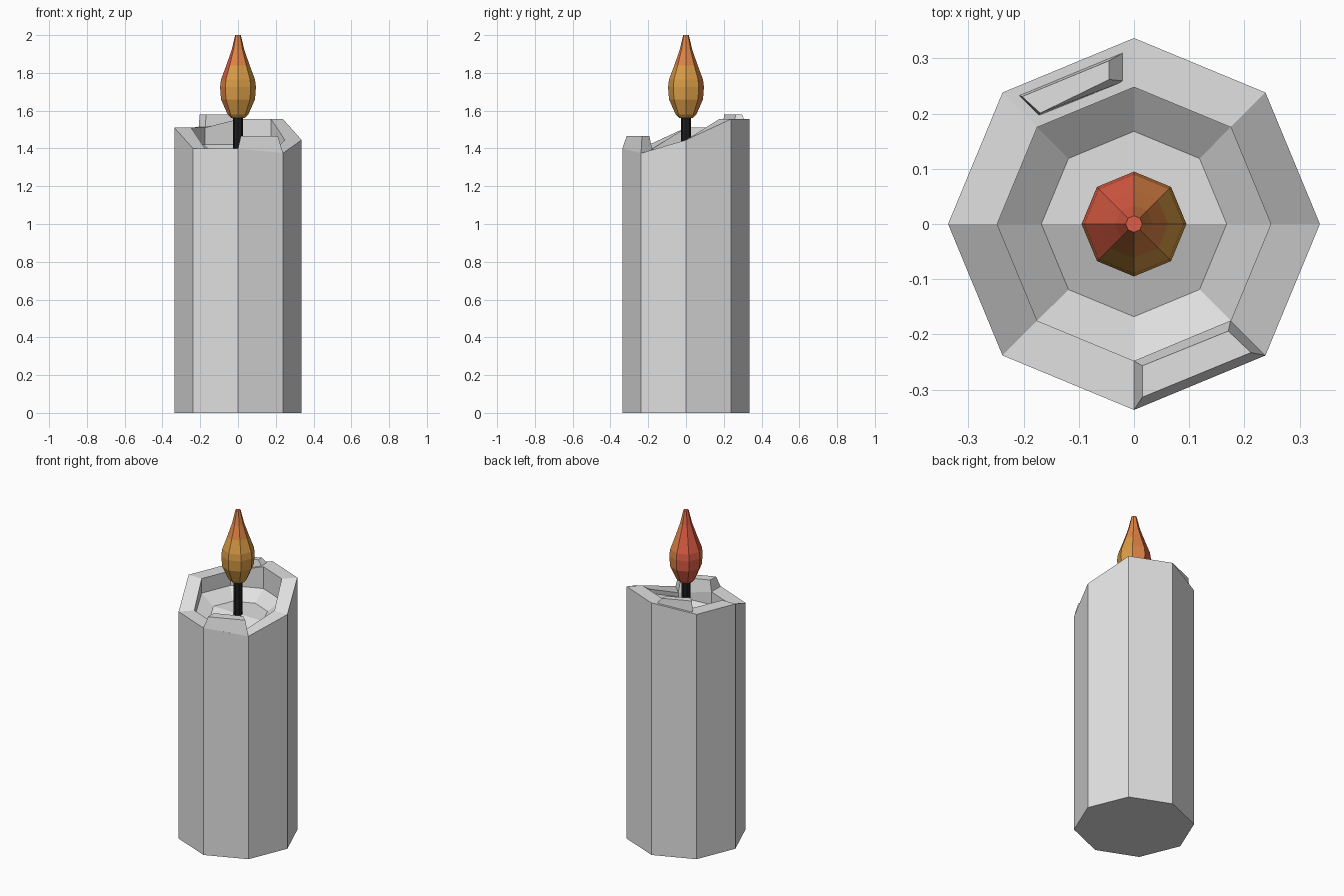
import bpy, bmesh, math

if "Cube" in bpy.data.objects:
    bpy.data.objects.remove(bpy.data.objects["Cube"])


def material(name, rgb):
    m = bpy.data.materials.new(name)
    m.diffuse_color = (*rgb, 1.0)
    m.use_nodes = True
    m.node_tree.nodes["Principled BSDF"].inputs["Base Color"].default_value = m.diffuse_color
    return m


wax = material("wax_grey", (0.75, 0.75, 0.75))
black = material("wick_black", (0.012, 0.012, 0.012))
amber = material("flame_amber", (0.70, 0.33, 0.06))
orange = material("flame_orange", (0.74, 0.23, 0.06))
red = material("flame_red", (0.74, 0.11, 0.06))


def finish(name, bm, mats):
    bmesh.ops.recalc_face_normals(bm, faces=bm.faces)
    me = bpy.data.meshes.new(name)
    bm.to_mesh(me)
    bm.free()
    for m in mats:
        me.materials.append(m)
    ob = bpy.data.objects.new(name, me)
    bpy.context.collection.objects.link(ob)
    return ob


def ring(bm, r, height):
    """Eight vertices; height is a function of (index, y)."""
    out = []
    for i in range(8):
        a = i * math.pi / 4
        y = r * math.sin(a)
        out.append(bm.verts.new((r * math.cos(a), y, height(i, y))))
    return out


def skin(bm, rings):
    for a, b in zip(rings, rings[1:]):
        for i in range(8):
            j = (i + 1) % 8
            bm.faces.new((a[i], a[j], b[j], b[i]))


# Candle body: uneven rim, short vertical inner wall, sloped basin, folded floor
RIM = [1.445, 1.555, 1.555, 1.51, 1.51, 1.40, 1.40, 1.375]
rim = lambda i, y: RIM[i]
dip = lambda z: (lambda i, y: z + 0.4 * min(y, 0.0))
bm = bmesh.new()
rings = [ring(bm, 0.337, lambda i, y: 0.0), ring(bm, 0.337, rim),
         ring(bm, 0.248, rim), ring(bm, 0.248, dip(1.42)),
         ring(bm, 0.168, dip(1.36))]
skin(bm, rings)
bm.faces.new(rings[0])
f = rings[-1]
bm.faces.new(f[0:5])
bm.faces.new(f[4:8] + f[0:1])
finish("candle_body", bm, [wax])


# Wax lumps on the rim
def lump(name, base, base_z, top, top_z):
    bm = bmesh.new()
    b = [bm.verts.new((x, y, z)) for (x, y), z in zip(base, base_z)]
    t = [bm.verts.new((x, y, top_z)) for x, y in top]
    bm.faces.new(b)
    bm.faces.new(t)
    for i in range(4):
        j = (i + 1) % 4
        bm.faces.new((b[i], b[j], t[j], t[i]))
    finish(name, bm, [wax])


lump("front_wax_lump",
     [(0, -0.337), (0.238, -0.238), (0.175, -0.175), (0, -0.248)],
     [1.40, 1.375, 1.375, 1.40],
     [(0.015, -0.314), (0.212, -0.233), (0.171, -0.194), (0.015, -0.257)], 1.465)
lump("back_wax_lump",
     [(-0.208, 0.233), (-0.017, 0.312), (-0.017, 0.259), (-0.172, 0.197)],
     [1.51, 1.545, 1.545, 1.51],
     [(-0.203, 0.231), (-0.045, 0.296), (-0.045, 0.262), (-0.170, 0.201)], 1.58)


# Wick and flame: eight-sided lathed profiles
def lathe(name, profile, mats):
    bm = bmesh.new()
    rings = [ring(bm, r, lambda i, y, z=z: z) for r, z in profile]
    skin(bm, rings)
    bm.faces.new(rings[0])
    bm.faces.new(rings[-1])
    return finish(name, bm, mats)


lathe("wick", [(0.026, 1.34), (0.026, 1.575)], [black])
flame = lathe("flame", [(0.035, 1.56), (0.055, 1.58), (0.090, 1.66), (0.095, 1.725),
                        (0.090, 1.765), (0.062, 1.84), (0.034, 1.92), (0.015, 2.0)],
              [amber, orange, red])

# Flame colour: redder toward the back left and the tip
for p in flame.data.polygons:
    c = p.center
    a = math.degrees(math.atan2(c.y, c.x)) % 360
    if c.z > 1.99 or 90 < a < 180 or (180 < a < 225 and c.z > 1.75):
        p.material_index = 2
    elif 45 < a < 90 or 180 < a < 225 or c.z > 1.85:
        p.material_index = 1
    else:
        p.material_index = 0
